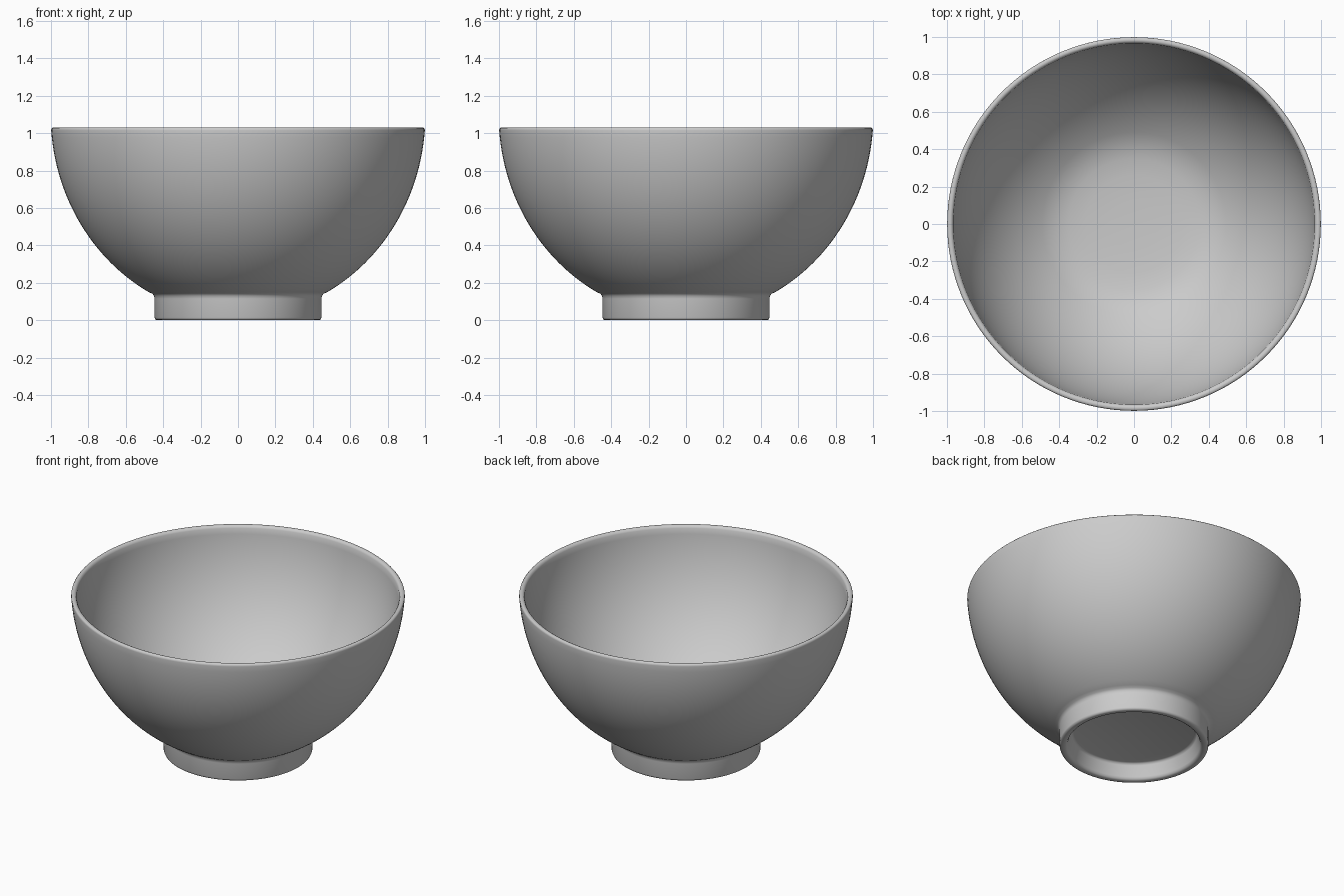
import bpy, bmesh, math

cube = bpy.data.objects.get("Cube")
if cube:
    bpy.data.objects.remove(cube, do_unlink=True)

SEGMENTS = 128
CENTRE_Z = 1.1


def ellipse_wall(a, b, z_start, z_end, steps):
    """Points (r, z) on a bowl-shaped ellipse from z_start to z_end."""
    t0 = math.acos((CENTRE_Z - z_start) / b)
    t1 = math.acos((CENTRE_Z - z_end) / b)
    pts = []
    for i in range(steps + 1):
        t = t0 + (t1 - t0) * i / steps
        pts.append((a * math.sin(t), CENTRE_Z - b * math.cos(t)))
    return pts


def lathe(name, profile, material):
    """Revolve an (r, z) profile around the z axis."""
    bm = bmesh.new()
    verts = [bm.verts.new((r, 0, z)) for r, z in profile]
    edges = [bm.edges.new(pair) for pair in zip(verts, verts[1:])]
    bmesh.ops.spin(bm, geom=verts + edges, cent=(0, 0, 0), axis=(0, 0, 1),
                   angle=math.tau, steps=SEGMENTS, use_duplicate=False)
    bmesh.ops.remove_doubles(bm, verts=bm.verts, dist=0.0005)
    bmesh.ops.recalc_face_normals(bm, faces=bm.faces)
    mesh = bpy.data.meshes.new(name)
    bm.to_mesh(mesh)
    bm.free()
    mesh.materials.append(material)
    obj = bpy.data.objects.new(name, mesh)
    bpy.context.collection.objects.link(obj)
    bpy.ops.object.select_all(action='DESELECT')
    obj.select_set(True)
    bpy.context.view_layer.objects.active = obj
    bpy.ops.object.shade_smooth_by_angle(angle=math.radians(50))
    return obj


# Plain grey glaze
grey = bpy.data.materials.new("plain_grey")
grey.use_nodes = True
colour = (0.6, 0.6, 0.6, 1)
grey.diffuse_color = colour
grey.node_tree.nodes["Principled BSDF"].inputs["Base Color"].default_value = colour

# Recessed underside and hollow foot ring with rounded lower edges
foot = [(0, 0.1), (0.36, 0.1), (0.372, 0.096), (0.378, 0.085),
        (0.396, 0.018), (0.402, 0.006), (0.412, 0.0),
        (0.432, 0.0), (0.442, 0.004), (0.446, 0.014),
        (0.446, 0.115), (0.449, 0.13), (0.458, 0.142)]
# Outer wall, softly rounded lip, inner wall and shallow floor
outer = ellipse_wall(1.002, 1.08, 0.15, 1.015, 28)
lip = [(0.998, 1.024), (0.992, 1.03), (0.980, 1.03), (0.972, 1.026)]
inner = ellipse_wall(0.969, 1.04, 1.015, 0.185, 28)
floor = [(0.41, 0.163), (0.35, 0.147), (0.26, 0.137), (0.13, 0.131), (0, 0.13)]

lathe("bowl", foot + outer + lip + inner + floor, grey)
